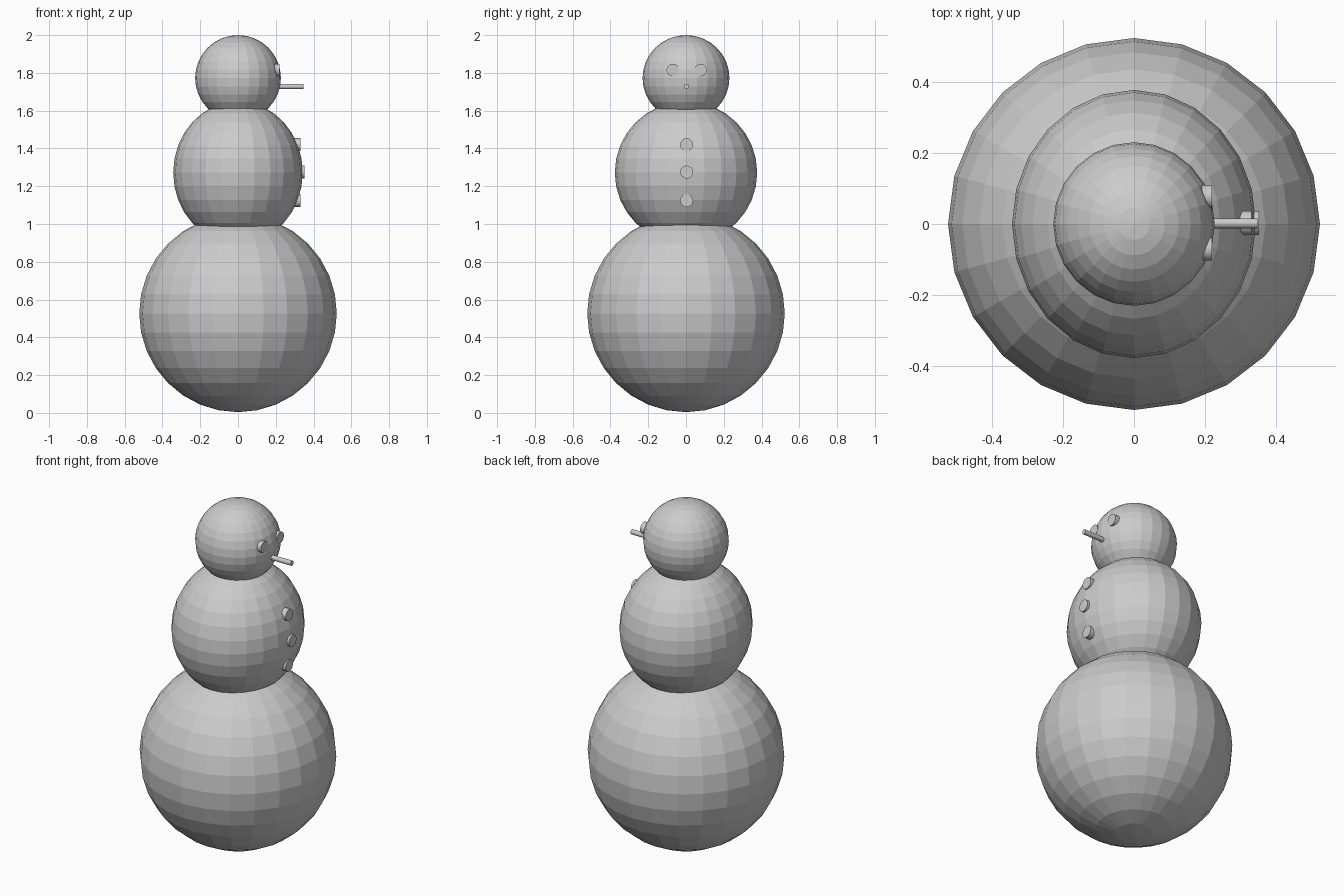
import bpy
from math import pi

cube = bpy.data.objects.get("Cube")
if cube:
    bpy.data.objects.remove(cube, do_unlink=True)

# One plain grey for the whole figure
grey = bpy.data.materials.new("plain grey")
grey.use_nodes = True
colour = (0.6, 0.6, 0.6, 1)
grey.diffuse_color = colour
grey.node_tree.nodes["Principled BSDF"].inputs["Base Color"].default_value = colour


def finish(name):
    obj = bpy.context.object
    obj.name = name
    obj.data.materials.append(grey)
    return obj


def ball(name, z, radii):
    """Flat-faced ball, stretched to its three radii."""
    bpy.ops.mesh.primitive_uv_sphere_add(segments=24, ring_count=16, radius=1, location=(0, 0, z))
    obj = finish(name)
    obj.scale = radii
    return obj


def peg(name, x_in, x_out, y, z, radius):
    """Round peg pointing along +x, with its inner end sunk in a ball."""
    bpy.ops.mesh.primitive_cylinder_add(
        vertices=24, radius=radius, depth=x_out - x_in,
        location=((x_in + x_out) / 2, y, z), rotation=(0, pi / 2, 0))
    obj = finish(name)
    bpy.ops.object.shade_smooth_by_angle()
    return obj


# Stacked body
ball("lower_body", 0.527, (0.523, 0.523, 0.523))
ball("middle_body", 1.272, (0.343, 0.377, 0.377))
ball("head", 1.773, (0.227, 0.23, 0.227))

# Face, turned toward +x
for side, y in (("left", 0.077), ("right", -0.07)):
    peg(side + "_eye", 0.17, 0.22, y, 1.815, 0.033)
peg("nose", 0.2, 0.348, 0.002, 1.728, 0.014)

# Buttons down the chest
for place, x, z in (("top", 0.33, 1.42), ("middle", 0.352, 1.275), ("bottom", 0.33, 1.124)):
    peg(place + "_button", x - 0.05, x, 0.003, z, 0.034)
